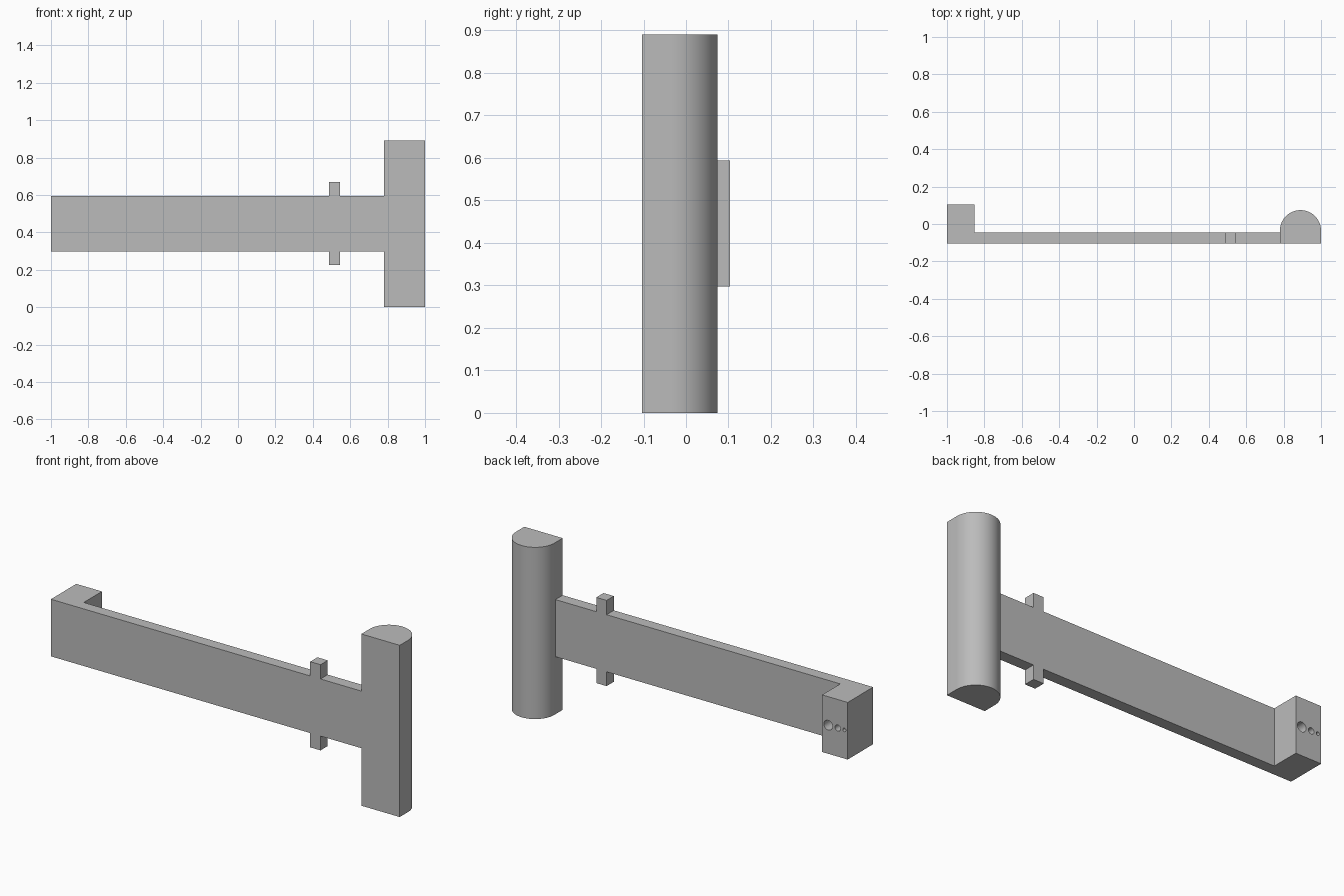
import bpy
import bmesh
import math

if "Cube" in bpy.data.objects:
    bpy.data.objects.remove(bpy.data.objects["Cube"], do_unlink=True)

grey = bpy.data.materials.new("plain grey")
grey.use_nodes = True
grey.diffuse_color = (0.5, 0.5, 0.5, 1)
grey.node_tree.nodes["Principled BSDF"].inputs["Base Color"].default_value = (0.5, 0.5, 0.5, 1)

FRONT, ARM_BACK, BLOCK_BACK = -0.104, -0.045, 0.104
ARM_LOW, ARM_HIGH = 0.298, 0.594


def extrude(name, outline, low, high):
    """Plan outline (x, y) raised into a solid between two heights."""
    bm = bmesh.new()
    base = bm.faces.new([bm.verts.new((x, y, low)) for x, y in outline])
    top = bmesh.ops.extrude_face_region(bm, geom=[base])["geom"]
    verts = [v for v in top if isinstance(v, bmesh.types.BMVert)]
    bmesh.ops.translate(bm, verts=verts, vec=(0, 0, high - low))
    bmesh.ops.recalc_face_normals(bm, faces=bm.faces)
    mesh = bpy.data.meshes.new(name)
    bm.to_mesh(mesh)
    bm.free()
    mesh.materials.append(grey)
    obj = bpy.data.objects.new(name, mesh)
    bpy.context.collection.objects.link(obj)
    return obj


def smooth(obj):
    bpy.ops.object.select_all(action="DESELECT")
    obj.select_set(True)
    bpy.context.view_layer.objects.active = obj
    bpy.ops.object.shade_smooth_by_angle(angle=math.radians(30))


# Flat arm with a square end block, one L-shaped plan
arm = extrude("arm_with_end_block", [
    (-1, FRONT), (0.78, FRONT), (0.78, ARM_BACK),
    (-0.853, ARM_BACK), (-0.853, BLOCK_BACK), (-1, BLOCK_BACK)], ARM_LOW, ARM_HIGH)

# Three shrinking blind holes in the back of the end block
for i, (x, radius) in enumerate([(-0.888, 0.025), (-0.943, 0.016), (-0.981, 0.009)]):
    bpy.ops.mesh.primitive_cylinder_add(
        vertices=32, radius=radius, depth=0.12,
        location=(x, BLOCK_BACK, (ARM_LOW + ARM_HIGH) / 2), rotation=(math.pi / 2, 0, 0))
    cutter = bpy.context.object
    cutter.name = f"hole_cutter_{i + 1}"
    cutter.data.materials.append(grey)
    cutter.hide_render = True
    cutter.hide_set(True)
    cut = arm.modifiers.new("hole", "BOOLEAN")
    cut.operation = "DIFFERENCE"
    cut.solver = "EXACT"
    cut.object = cutter

# Short pegs above and below the arm
peg = [(0.487, FRONT), (0.546, FRONT), (0.546, ARM_BACK), (0.487, ARM_BACK)]
extrude("upper_peg", peg, ARM_HIGH, 0.668)
extrude("lower_peg", peg, 0.224, ARM_LOW)

# Upright post: flat front and sides, half-round back
r, cx, cy = 0.11, 0.89, -0.036
arc = [(cx + r * math.cos(a), cy + r * math.sin(a))
       for a in (math.pi * i / 40 for i in range(41))]
post = extrude("upright_post", [(cx - r, FRONT), (cx + r, FRONT)] + arc, 0, 0.89)

smooth(post)
